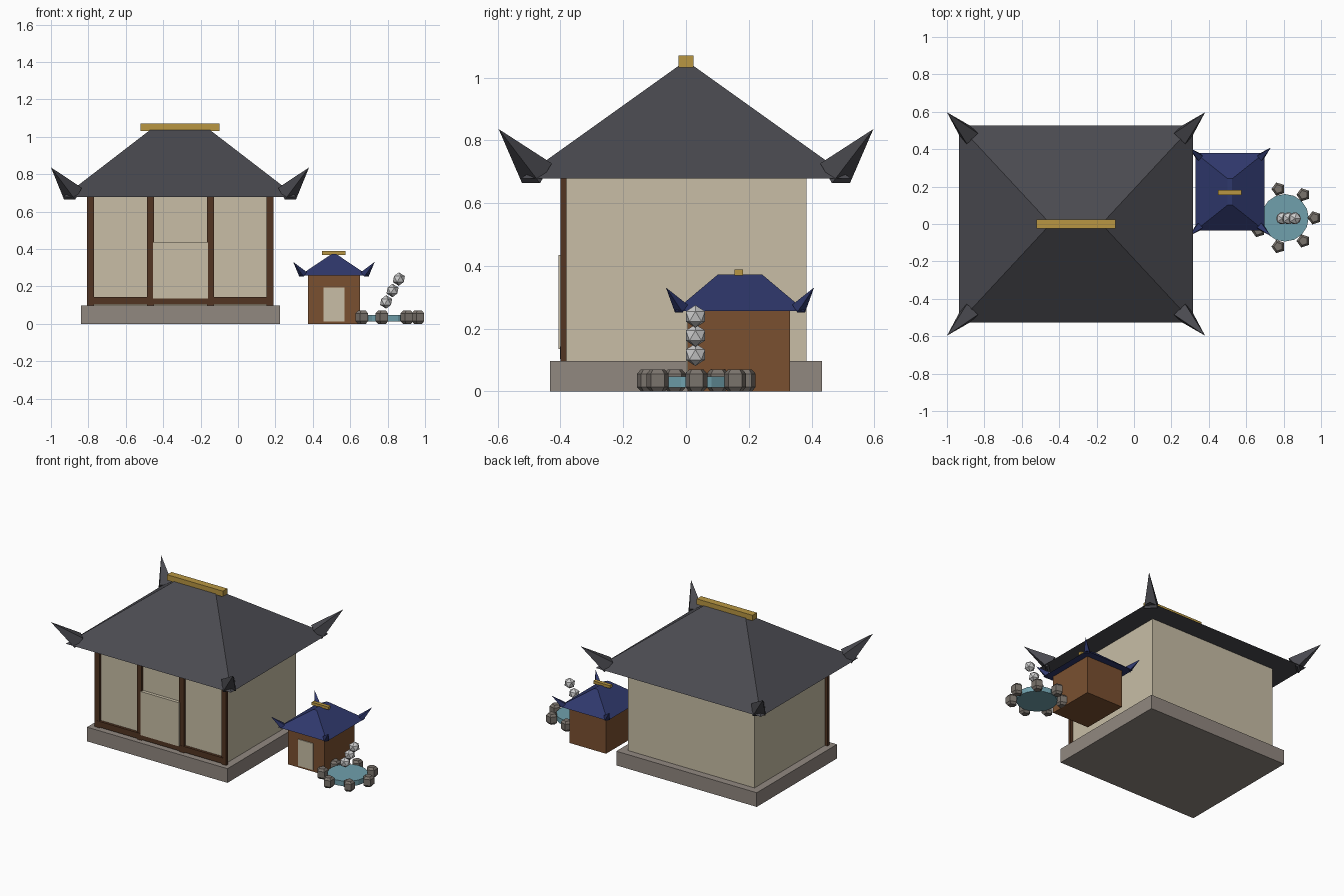
import bpy, bmesh, math
from mathutils import Vector

if "Cube" in bpy.data.objects:
    bpy.data.objects.remove(bpy.data.objects["Cube"])


def material(name, *srgb):
    """Flat material from 0-255 sRGB values."""
    col = tuple(((c / 255 + 0.055) / 1.055) ** 2.4 for c in srgb) + (1,)
    m = bpy.data.materials.new(name)
    m.use_nodes = True
    m.diffuse_color = col
    m.node_tree.nodes["Principled BSDF"].inputs["Base Color"].default_value = col
    return m


PLASTER = material("cream plaster", 200, 190, 166)
TILE = material("charcoal tile", 74, 74, 80)
GOLD = material("gold trim", 184, 150, 66)
BASE = material("foundation grey", 145, 136, 128)
BEAM = material("dark timber", 82, 53, 34)
WOOD = material("brown wood", 122, 80, 48)
NAVY = material("navy tile", 47, 56, 108)
WATER = material("pond water", 112, 160, 172)
ROCK = material("rock grey", 122, 115, 108)
PALE = material("pale stone", 205, 205, 205)


def finish(name, bm, mat):
    bmesh.ops.recalc_face_normals(bm, faces=bm.faces)
    mesh = bpy.data.meshes.new(name)
    bm.to_mesh(mesh)
    bm.free()
    mesh.materials.append(mat)
    ob = bpy.data.objects.new(name, mesh)
    bpy.context.collection.objects.link(ob)
    return ob


def loft(name, rings, mat):
    """Closed solid through stacked rings of points."""
    bm = bmesh.new()
    loops = [[bm.verts.new(p) for p in ring] for ring in rings]
    n = len(loops[0])
    for a, b in zip(loops, loops[1:]):
        for i in range(n):
            j = (i + 1) % n
            bm.faces.new((a[i], a[j], b[j], b[i]))
    bm.faces.new(loops[0])
    bm.faces.new(loops[-1])
    return finish(name, bm, mat)


def rect(cx, cy, hx, hy, z):
    return [(cx + sx * hx, cy + sy * hy, z)
            for sx, sy in ((-1, -1), (1, -1), (1, 1), (-1, 1))]


def box(name, x, y, z, mat):
    cx, cy, hx, hy = sum(x) / 2, sum(y) / 2, (x[1] - x[0]) / 2, (y[1] - y[0]) / 2
    return loft(name, [rect(cx, cy, hx, hy, h) for h in z], mat)


def circle(cx, cy, r, z, n, turn=0.0):
    return [(cx + r * math.cos(turn + math.tau * i / n),
             cy + r * math.sin(turn + math.tau * i / n), z) for i in range(n)]


def horn(name, base, tip, r, mat):
    """Four-sided spike from base to tip."""
    base, tip = Vector(base), Vector(tip)
    axis = tip - base
    bm = bmesh.new()
    bmesh.ops.create_cone(bm, cap_ends=True, segments=4, radius1=r, radius2=0,
                          depth=axis.length)
    side = axis.cross(Vector((0, 0, 1))).normalized()
    up = side.cross(axis).normalized()
    axis_n = axis.normalized()
    mid = (base + tip) / 2
    k = math.sqrt(0.5)
    for v in bm.verts:
        x, y, z = v.co
        v.co = mid + side * (x - y) * k + up * (x + y) * k + axis_n * z
    return finish(name, bm, mat)


def roof(name, c, eave, ridge, z, base, tip, r, mat):
    """Hipped roof with an upturned horn on every corner."""
    loft(name + "_roof", [rect(*c, *eave, z[0]), rect(*c, *ridge, z[1])], mat)
    for sx, lr in ((1, "left"), (-1, "right")):
        for sy, fb in ((-1, "front"), (1, "back")):
            b, t = [(c[0] + sx * p[0], c[1] + sy * p[1], p[2]) for p in (base, tip)]
            horn(f"{name}_horn_{fb}_{lr}", b, t, r, mat)


# Main hall: foundation, walls, front timber and door panel
HX = -0.308
box("foundation", (HX - 0.532, HX + 0.532), (-0.434, 0.434), (0, 0.097), BASE)
box("hall_walls", (HX - 0.48, HX + 0.48), (-0.384, 0.384), (0.097, 0.68), PLASTER)
for i in range(4):
    px = HX - 0.48 + 0.32 * i
    box(f"front_post_{i + 1}", (px - 0.0185, px + 0.0185), (-0.4, -0.38),
        (0.097, 0.68), BEAM)
box("sill_beam", (HX - 0.48, HX + 0.48), (-0.402, -0.38), (0.103, 0.143), BEAM)
box("door_panel", (HX - 0.147, HX + 0.147), (-0.406, -0.384), (0.135, 0.434), PLASTER)

# Main roof and ridge
roof("hall", (HX - 0.002, 0), (0.626, 0.527), (0.155, 0.02), (0.678, 1.04),
     (0.572, 0.475, 0.695), (0.69, 0.597, 0.836), 0.058, TILE)
box("hall_ridge", (HX - 0.212, HX + 0.21), (-0.024, 0.024), (1.032, 1.07), GOLD)

# Small shed with door, roof and ridge
SX, SY = 0.513, 0.168
box("shed_body", (SX - 0.139, SX + 0.139), (SY - 0.163, SY + 0.163), (0, 0.26), WOOD)
box("shed_door", (SX - 0.057, SX + 0.057), (SY - 0.168, SY - 0.16), (0.013, 0.195), PLASTER)
roof("shed", (SX, SY + 0.004), (0.185, 0.208), (0.012, 0.07), (0.257, 0.373),
     (0.165, 0.187, 0.264), (0.218, 0.236, 0.331), 0.024, NAVY)
box("shed_ridge", (SX - 0.063, SX + 0.063), (SY - 0.013, SY + 0.013), (0.369, 0.388), GOLD)

# Pond ringed with rocks
PX, PY = 0.807, 0.033
loft("pond", [circle(PX, PY, 0.127, z, 16) for z in (0.012, 0.047)], WATER)
for i in range(7):
    a = math.tau * i / 7
    cx, cy = PX + 0.158 * math.cos(a), PY + 0.158 * math.sin(a)
    profile = ((0.024, 0), (0.037, 0.014), (0.037, 0.056), (0.024, 0.07))
    loft(f"pond_rock_{i + 1}",
         [circle(cx, cy, r, z, 5, math.pi) for r, z in profile], ROCK)

# Leaning row of faceted stones above the water
for i in range(3):
    bm = bmesh.new()
    bmesh.ops.create_icosphere(bm, subdivisions=1, radius=0.036)
    ob = finish(f"faceted_stone_{i + 1}", bm, PALE)
    ob.location = (0.792 + 0.034 * i, PY - 0.003, 0.117 + 0.061 * i)
